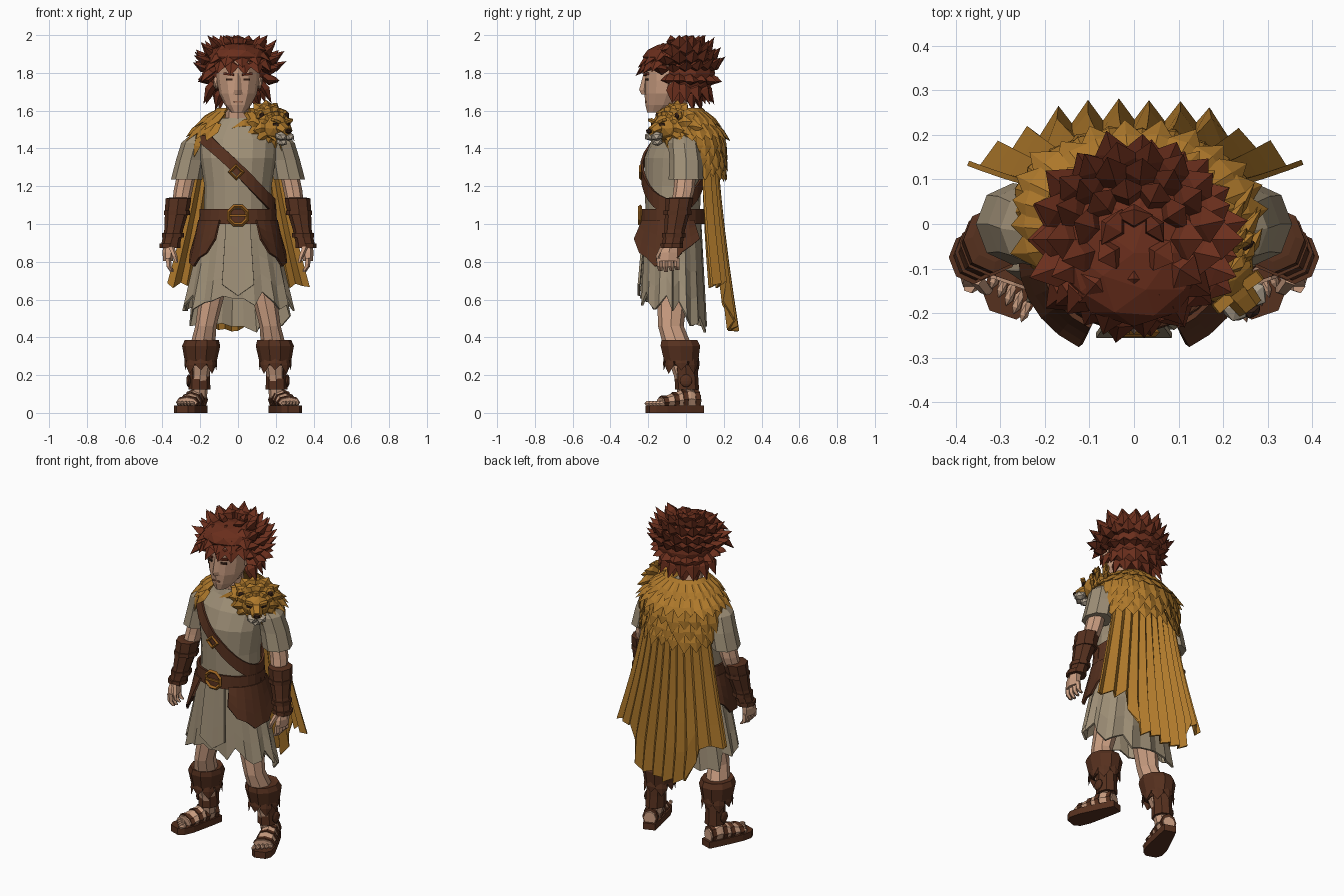
import bpy, bmesh, random
from math import sin, cos, pi, radians, sqrt
from mathutils import Vector, Matrix

random.seed(4)
if "Cube" in bpy.data.objects:
    bpy.data.objects.remove(bpy.data.objects["Cube"])


def material(name, code):
    rgb = [(int(code[i:i + 2], 16) / 255) ** 2.2 for i in (0, 2, 4)] + [1]
    m = bpy.data.materials.new(name)
    m.use_nodes = True
    m.diffuse_color = rgb
    m.node_tree.nodes["Principled BSDF"].inputs["Base Color"].default_value = rgb
    return m


SKIN = material("skin", "c99c80")
LIP = material("lip", "94664f")
HAIR = material("red_brown_hair", "6a3222")
LEATHER = material("dark_leather", "573424")
CLOTH = material("linen", "9e8f77")
FUR = material("golden_fur", "ad782f")
PALE = material("pale_muzzle", "b3a592")
DARK = material("dark_brown", "38251c")
BRASS = material("brass", "9c6426")


def finish(name, bm, mat, mx=None, thick=0):
    if mx:
        bm.transform(mx)
    bmesh.ops.recalc_face_normals(bm, faces=bm.faces)
    me = bpy.data.meshes.new(name)
    bm.to_mesh(me)
    bm.free()
    me.materials.append(mat)
    ob = bpy.data.objects.new(name, me)
    bpy.context.collection.objects.link(ob)
    if thick:
        mod = ob.modifiers.new("thickness", "SOLIDIFY")
        mod.thickness, mod.offset = thick, 0
    return ob


def tube(name, rings, mat, n=8, s=1, mx=None, phase=0):
    """Capped loft through level elliptical rings (x, y, z, rx, ry)."""
    bm = bmesh.new()
    loops = [[bm.verts.new((s * x + rx * cos(phase + 2 * pi * k / n),
                            y + ry * sin(phase + 2 * pi * k / n), z)) for k in range(n)]
             for x, y, z, rx, ry in rings]
    for a, b in zip(loops, loops[1:]):
        for k in range(n):
            bm.faces.new((a[k], a[(k + 1) % n], b[(k + 1) % n], b[k]))
    bm.faces.new(loops[0])
    bm.faces.new(loops[-1])
    return finish(name, bm, mat, mx)


def patch(name, func, nu, nv, mat, thick=0.012):
    """Cloth sheet from func(i, u, v)."""
    bm = bmesh.new()
    g = [[bm.verts.new(func(i, i / nu, j / nv)) for j in range(nv + 1)] for i in range(nu + 1)]
    for i in range(nu):
        for j in range(nv):
            bm.faces.new((g[i][j], g[i + 1][j], g[i + 1][j + 1], g[i][j + 1]))
    return finish(name, bm, mat, None, thick)


def box(name, loc, size, mat, rot=None, mx=None):
    bm = bmesh.new()
    m = Matrix.Translation(loc) @ (rot or Matrix()) @ Matrix.Diagonal((*size, 1))
    bmesh.ops.create_cube(bm, size=1, matrix=m)
    return finish(name, bm, mat, mx)


def ball(name, loc, size, mat, mx=None, detail=2):
    bm = bmesh.new()
    m = Matrix.Translation(loc) @ Matrix.Diagonal((*size, 1))
    bmesh.ops.create_icosphere(bm, subdivisions=detail, radius=1, matrix=m)
    return finish(name, bm, mat, mx)


def lock(bm, base, d, side, length, width, bend=(0, 0, 0), thick=0.3):
    """Pointed leaf-shaped tuft."""
    base, d, bend = Vector(base), Vector(d).normalized(), Vector(bend)
    side = Vector(side).normalized()
    up = side.cross(d)
    loops = []
    for t, w in ((0, .7), (.5, 1)):
        c = base + d * length * t + bend * t * t * .5
        loops.append([bm.verts.new(c + o * w * width) for o in
                      (side * .5, up * thick, side * -.5, up * -thick)])
    tip = bm.verts.new(base + d * length + bend)
    a, b = loops
    for k in range(4):
        bm.faces.new((a[k], a[k - 1], b[k - 1], b[k]))
        bm.faces.new((b[k], b[k - 1], tip))
    bm.faces.new(a)


def profile(table, z):
    for a, b in zip(table, table[1:]):
        if z <= b[0] or b is table[-1]:
            t = min(1, max(0, (z - a[0]) / (b[0] - a[0])))
            return [p + (q - p) * t for p, q in zip(a[1:], b[1:])]


def around(table, ang, z, off=0):
    cy, rx, ry = profile(table, z)
    return Vector(((rx + off) * cos(ang), cy + (ry + off) * sin(ang), z))


def turn(deg, axis):
    return Matrix.Rotation(radians(deg), 4, axis)


# Head and face
tube("head", [(0, -.15, 1.59, .035, .055), (0, -.12, 1.63, .07, .095), (0, -.1, 1.69, .1, .12),
              (0, -.09, 1.76, .112, .13), (0, -.09, 1.84, .115, .135), (0, -.08, 1.92, .1, .12)], SKIN, 12)
tube("neck", [(0, -.04, 1.48, .075, .07), (0, -.06, 1.66, .06, .065)], SKIN)
tube("nose", [(0, -.212, 1.8, .013, .012), (0, -.222, 1.71, .02, .026), (0, -.215, 1.685, .026, .02)],
     SKIN, 4)
box("mouth", (0, -.214, 1.648), (.05, .008, .008), LIP)
for s, side in ((1, "left"), (-1, "right")):
    tilt = turn(17 * s, "Z")
    box(side + "_eye", (.046 * s, -.207, 1.765), (.036, .008, .013), DARK, tilt)
    box(side + "_eyebrow", (.048 * s, -.211, 1.793), (.055, .014, .012), HAIR, tilt @ turn(-6 * s, "Y"))
    ball(side + "_ear", (.115 * s, -.07, 1.75), (.018, .03, .04), SKIN, None, 1)

# Curly hair
ball("hair_cap", (0, .01, 1.8), (.17, .145, .15), HAIR)
ball("hair_crown", (0, -.065, 1.885), (.165, .165, .075), HAIR)
bm = bmesh.new()
for row, el in enumerate((-58, -38, -18, 2, 20, 38, 56, 74)):
    e = radians(el)
    n = max(6, round(19 * cos(e)))
    for k in range(n):
        az = 2 * pi * (k + .5 * (row % 2)) / n
        front, back = -sin(az), sin(az)
        if (front > .62 and el < 20) or (front > .3 and el < -20):
            continue
        out = Vector((cos(az) * cos(e), sin(az) * cos(e), sin(e)))
        base = Vector((0, -.035, 1.82)) + Vector((out.x * .175, out.y * .175, out.z * .135))
        lift = -.55 if el < -10 else .35 * back - .35 * max(0, front)
        d = out * .8 + Vector((0, 0, lift)) + Vector((out.x, out.y, 0)) * .3
        curl = Vector((0, 0, .03 if front < .5 and el > -30 else -.04))
        lock(bm, base - out * .02, d, (-sin(az), cos(az), 0), random.uniform(.08, .105),
             random.uniform(.075, .095), curl)
for v in bm.verts:
    v.co.z = min(v.co.z, 2)
finish("hair_locks", bm, HAIR)

# Tunic
TORSO = [(.98, -.07, .185, .15), (1.08, -.07, .18, .145), (1.2, -.07, .178, .148), (1.35, -.06, .2, .16),
         (1.45, -.04, .21, .14), (1.52, -.03, .14, .1), (1.56, -.04, .085, .075)]
tube("tunic_body", [(0, cy, z, rx, ry) for z, cy, rx, ry in TORSO], CLOTH, 16)


def skirt(i, u, v):
    a = 2 * pi * u
    hem = .61 - .15 * max(0, sin(a)) - .04 * abs(cos(a)) + (.05 if i % 4 == 1 else 0) - .03 * (i % 3 == 0)
    z = 1.03 + (hem - 1.03) * v
    t = (1.03 - z) / .45
    r = 1 + .04 * t * (-1) ** i
    return ((.18 + .095 * t) * r * cos(a), -.07 + (.145 + .018 * t) * r * sin(a), z)


patch("tunic_skirt", skirt, 30, 4, CLOTH)
patch("front_panel", lambda i, u, v: ((u - .5) * (.13 + .04 * v), -.222 - .028 * v,
                                      1.0 - v * (.38 - .12 * abs(u - .5))), 4, 3, CLOTH)

# Belt, shoulder strap and buckles
patch("belt", lambda i, u, v: around(TORSO, 2 * pi * u, 1.0 + .08 * v, .016), 24, 1, LEATHER, .014)


def strap(i, u, v):
    a = 2 * pi * u
    return around(TORSO, a, 1.29 - .2 * cos(a) + (v - .5) * .085, .014)


patch("shoulder_strap", strap, 28, 1, LEATHER)
for name, loc, r, deg, n in (("belt_buckle", (0, -.243, 1.045), .052, 22.5, 8),
                             ("strap_buckle", (-.01, -.237, 1.275), .034, 0, 4)):
    bpy.ops.mesh.primitive_torus_add(major_segments=n, minor_segments=4, major_radius=r,
                                     minor_radius=.011, location=loc,
                                     rotation=(pi / 2, radians(deg), 0))
    bpy.context.object.name = name
    bpy.context.object.data.materials.append(BRASS)
box("buckle_pin", (0, -.248, 1.045), (.09, .009, .012), BRASS)

# Arms and legs, mirrored
for s, side in ((1, "left_"), (-1, "right_")):
    def flap(i, u, v):
        a = radians(-62 + 100 * u)
        r = .205 + .05 * v
        z = 1.02 - v * (.1 + .13 * sin(pi * min(1, u * 1.1)) + .02 * (i % 2))
        return (s * r * cos(a), -.07 + (r - .025) * sin(a), z)

    patch(side + "hip_flap", flap, 8, 3, LEATHER)
    tube(side + "sleeve", [(.18, -.02, 1.49, .05, .06), (.225, -.01, 1.43, .075, .085),
                           (.25, 0, 1.34, .078, .088), (.272, 0, 1.235, .083, .092)], CLOTH, 8, s)
    tube(side + "upper_arm", [(.265, 0, 1.3, .05, .055), (.29, -.01, 1.18, .05, .056),
                              (.305, -.03, 1.09, .045, .05)], SKIN, 8, s)
    tube(side + "bracer", [(.312, -.03, 1.14, .05, .055), (.315, -.035, 1.135, .068, .074),
                           (.32, -.04, 1.09, .066, .07), (.34, -.06, .97, .05, .055),
                           (.36, -.075, .875, .05, .055)], LEATHER, 8, s)
    for x, y, z, r in ((.322, -.045, 1.06, .069), (.344, -.064, .94, .058), (.36, -.075, .885, .056)):
        tube(side + "bracer_band", [(x, y, z + h, r, r + .004) for h in (.012, -.012)], LEATHER, 8, s)
    tube(side + "palm", [(.362, -.08, .9, .032, .038), (.37, -.09, .85, .03, .052),
                         (.37, -.095, .805, .026, .055)], SKIN, 6, s)
    for f in range(4):
        y = -.14 + f * .03
        tube(side + "finger", [(.37, y, .82, .015, .016), (.366, y, .775, .015, .015),
                               (.35, y + .005, .745 + .006 * abs(f - 1), .01, .011)], SKIN, 5, s)
    tube(side + "thumb", [(.355, -.12, .88, .018, .018), (.335, -.145, .83, .014, .016),
                          (.325, -.148, .795, .009, .01)], SKIN, 5, s)
    tube(side + "leg", [(.105, -.07, .8, .08, .085), (.15, -.075, .56, .062, .076),
                        (.17, -.08, .46, .056, .068), (.185, -.05, .37, .065, .075),
                        (.2, -.01, .2, .048, .055), (.205, .005, .08, .04, .045)], SKIN, 8, s)
    # Shin guard with ragged lower edge, ankle wrap and sandal
    tube(side + "shin_guard", [(.19, -.035, .38, .07, .08), (.192, -.035, .385, .09, .1),
                               (.195, -.03, .355, .101, .11), (.197, -.025, .275, .085, .095),
                               (.198, -.02, .25, .06, .07)], LEATHER, 10, s)
    bm = bmesh.new()
    for k in range(8):
        a = 2 * pi * k / 8
        lock(bm, (s * .197 + .075 * cos(a), -.025 + .085 * sin(a), .3), (.1 * cos(a), .1 * sin(a), -1),
             (-sin(a), cos(a), 0), .075 + .02 * (k % 2), .07, thick=.12)
    finish(side + "shin_fringe", bm, LEATHER)
    tube(side + "ankle_wrap", [(.2, -.005, .28, .058, .066), (.203, .002, .2, .054, .062),
                               (.204, .005, .125, .058, .064)], LEATHER, 8, s)
    ball(side + "ankle_disc", (s * .262, 0, .17), (.012, .034, .034), LEATHER)
    foot = Matrix.Translation((s * .2, .07, 0)) @ turn(19 * s, "Z") @ turn(90, "X")
    tube(side + "foot", [(0, .065, 0, .036, .04), (0, .075, .06, .046, .06), (0, .065, .13, .054, .045),
                         (0, .055, .22, .058, .026)], SKIN, 8, 1, foot)
    for t in range(5):
        ball(side + "toe", (s * (.044 - .022 * t), .05, .215 + .012 * t), (.012, .015, .03), SKIN, foot, 1)
    tube(side + "sole", [(0, .02, -.015, .05, .028), (0, .02, .06, .066, .028), (0, .02, .2, .088, .028),
                         (0, .02, .26, .08, .028), (0, .02, .29, .045, .028)],
         LEATHER, 4, 1, foot, pi / 4)
    for t, y, rx, ry in ((.02, .07, .046, .055), (.09, .07, .056, .058), (.14, .062, .06, .048),
                         (.2, .056, .063, .036)):
        tube(side + "sandal_strap", [(0, y, t + h, rx, ry) for h in (-.013, .013)], LEATHER, 8, 1, foot)


# Pleated fur cape
def cape(i, u, v):
    u = 2 * u - 1
    a = abs(u)
    end = .44 + .24 * min(1, max(0, (a - .42) / .2)) + random.uniform(-.02, .02)
    z = 1.5 + (end - 1.5) * v
    h = (1.5 - z) / 1.05
    x = u * (.2 + .18 * min(1, h * 1.25) ** 1.3)
    return (x, .15 + .1 * h ** 1.5 - (.07 + .04 * h) * a ** 3 + .018 * (.3 + h) * (-1) ** i, z)


patch("cape", cape, 22, 6, FUR)

# Fur mantle with layered tufts
MANTLE = [(1.36, .03, .24, .155), (1.48, .03, .25, .16), (1.55, .01, .18, .125), (1.61, -.01, .105, .095)]


def mantle(ang, z):
    p = around(MANTLE, ang, z)
    cy = profile(MANTLE, z)[0]
    if p.y < cy:
        p.y = cy + (p.y - cy) * 1.3
    return p


def mantle_sheet(i, u, v):
    a = radians(-58 + 296 * u)
    low = 1.36 if sin(a) > .2 else 1.47
    return mantle(a, 1.61 + (low - 1.61) * v)


patch("mantle", mantle_sheet, 24, 4, FUR)
bm = bmesh.new()
for row, (z, limit) in enumerate(((1.59, -.9), (1.53, -.85), (1.47, -.6), (1.41, .2), (1.35, .3))):
    for k in range(19):
        a = radians(-56 + 292 * (k + .5 * (row % 2)) / 18.5)
        if sin(a) < limit:
            continue
        p = mantle(a, z)
        d = mantle(a, z - .06) - p + Vector((cos(a), sin(a), 0)) * .018
        lock(bm, p, d, (-sin(a), cos(a), 0), random.uniform(.1, .14), .085, thick=.16)
finish("mantle_tufts", bm, FUR)

# Lion head on the left shoulder
lion = Matrix.Translation((.18, -.085, 1.515)) @ turn(38, "Z") @ turn(8, "X")
ball("lion_skull", (0, -.01, 0), (.085, .085, .075), FUR, lion)
along = lion @ turn(90, "X")
tube("lion_snout", [(0, .01, .04, .045, .045), (0, 0, .1, .034, .032), (0, -.008, .135, .03, .022)],
     FUR, 6, 1, along)
for s, side in ((1, "left_"), (-1, "right_")):
    ball(side + "lion_muzzle", (s * .025, -.115, -.035), (.033, .038, .025), PALE, lion, 1)
    box(side + "lion_eye", (s * .042, -.084, .024), (.028, .009, .012), DARK, turn(28 * s, "Z"), lion)
    box(side + "lion_brow", (s * .042, -.08, .042), (.045, .025, .014), FUR, turn(-18 * s, "Y"), lion)
    ball(side + "lion_ear", (s * .082, .005, .06), (.03, .016, .03), FUR, lion, 1)
    ball(side + "lion_inner_ear", (s * .083, -.01, .06), (.018, .008, .018), DARK, lion, 1)
ball("lion_chin", (0, -.095, -.068), (.032, .032, .022), PALE, lion, 1)
ball("lion_nose", (0, -.143, -.004), (.022, .014, .014), DARK, lion, 1)
bm = bmesh.new()
for row, (r, y, length) in enumerate(((.06, -.035, .075), (.07, .0, .105), (.075, .045, .12))):
    for k in range(12):
        a = 2 * pi * (k + .5 * (row % 2)) / 12
        out = Vector((cos(a), .35, sin(a)))
        size = length * (1 - .35 * max(0, sin(a))) * random.uniform(.9, 1.1)
        lock(bm, (r * cos(a), y, r * sin(a)), out, (-sin(a), 0, cos(a)), size, .07, (0, 0, -.02), .2)
finish("lion_mane", bm, FUR, lion)
